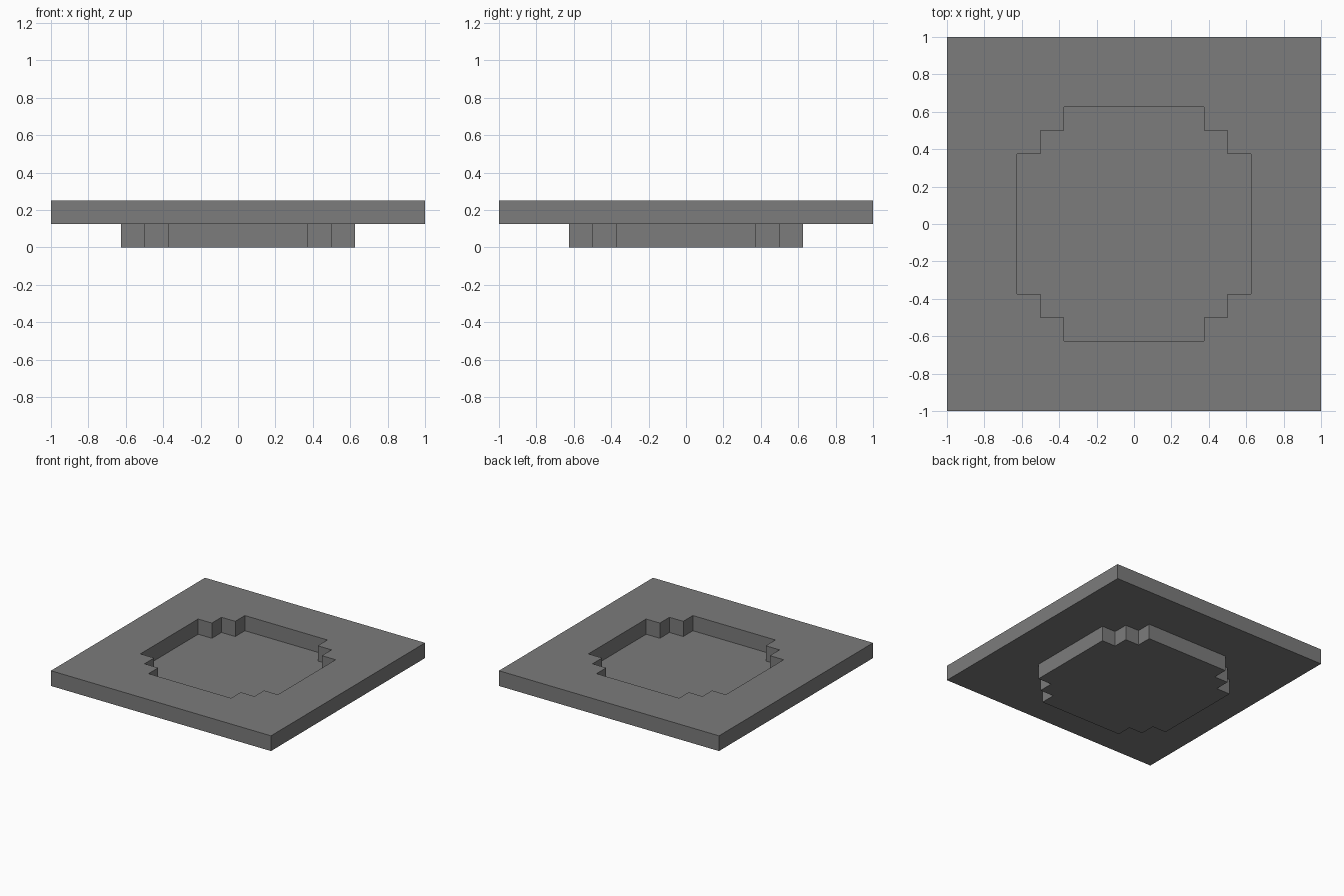
import bpy
import bmesh

cube = bpy.data.objects.get("Cube")
if cube:
    bpy.data.objects.remove(cube, do_unlink=True)

THICK = 0.125

grey = bpy.data.materials.new("stone grey")
grey.use_nodes = True
COLOUR = (0.2, 0.2, 0.2, 1)
grey.diffuse_color = COLOUR
grey.node_tree.nodes["Principled BSDF"].inputs["Base Color"].default_value = COLOUR


def slab(name, outlines, bottom):
    """Flat slab filled between closed outlines; an inner outline is a hole."""
    bm = bmesh.new()
    edges = []
    for outline in outlines:
        ring = [bm.verts.new((x, y, bottom)) for x, y in outline]
        edges += [bm.edges.new((a, b)) for a, b in zip(ring, ring[1:] + ring[:1])]
    bmesh.ops.triangle_fill(bm, edges=edges, use_beauty=True, normal=(0, 0, 1))
    top = bmesh.ops.extrude_face_region(bm, geom=bm.faces[:], use_keep_orig=True)
    verts = [g for g in top["geom"] if isinstance(g, bmesh.types.BMVert)]
    bmesh.ops.translate(bm, verts=verts, vec=(0, 0, THICK))
    bmesh.ops.recalc_face_normals(bm, faces=bm.faces[:])
    mesh = bpy.data.meshes.new(name)
    bm.to_mesh(mesh)
    bm.free()
    mesh.materials.append(grey)
    obj = bpy.data.objects.new(name, mesh)
    bpy.context.collection.objects.link(obj)
    return obj


# Stepped round outline: one corner, turned four times
corner = [(0.625, 0.375), (0.5, 0.375), (0.5, 0.5), (0.375, 0.5), (0.375, 0.625)]
stepped = []
for _ in range(4):
    stepped += corner
    corner = [(-y, x) for x, y in corner]

square = [(1, 1), (-1, 1), (-1, -1), (1, -1)]

# Square plate with the stepped opening, over a sunken floor of the same outline
slab("plate", [square, stepped], THICK)
slab("sunken_floor", [stepped], 0)
